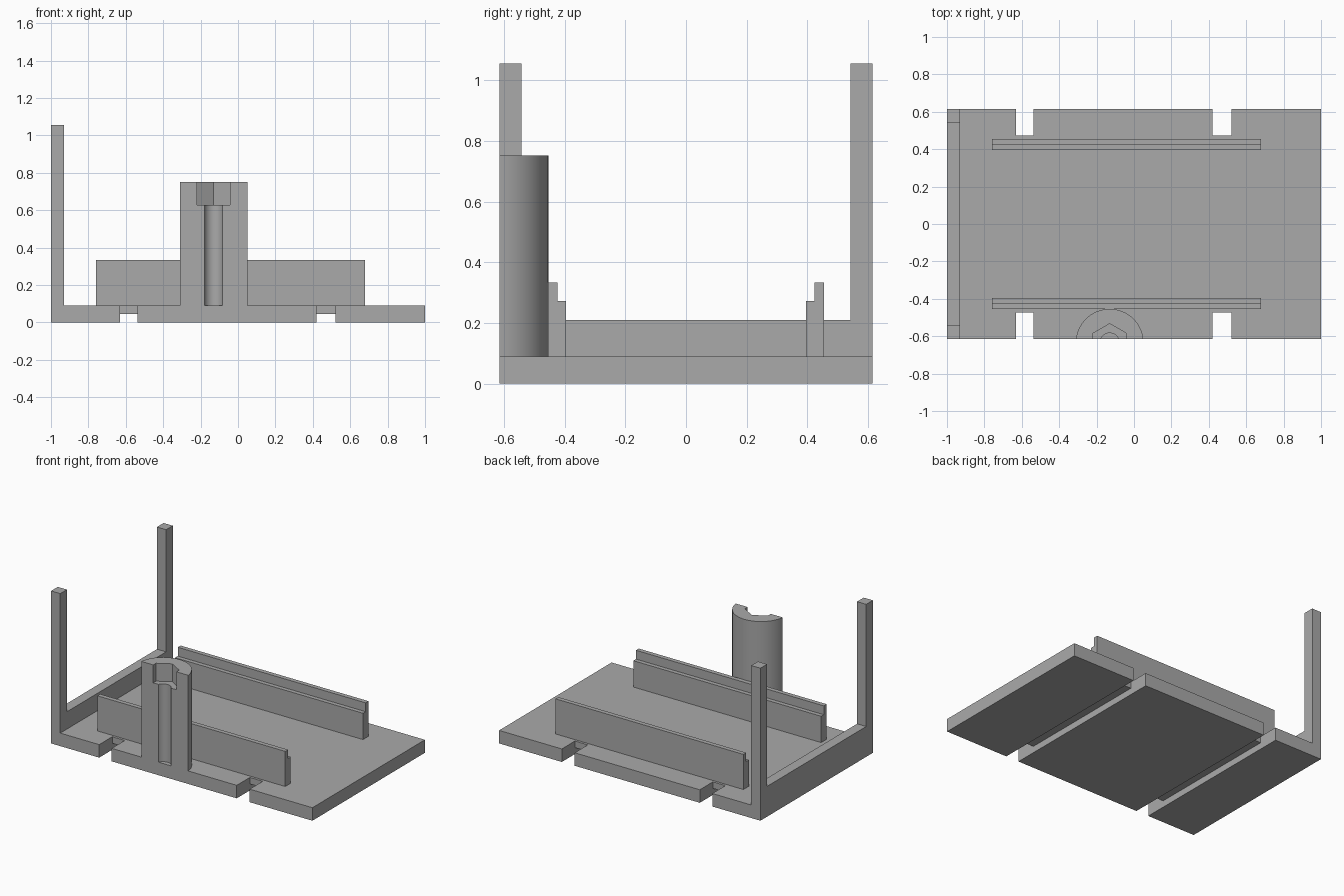
import bpy, bmesh, math
from mathutils import Vector

if "Cube" in bpy.data.objects:
    bpy.data.objects.remove(bpy.data.objects["Cube"], do_unlink=True)

# One plain grey for the whole model
grey = bpy.data.materials.new("plain_grey")
grey.use_nodes = True
grey.diffuse_color = (0.4, 0.4, 0.4, 1)
grey.node_tree.nodes["Principled BSDF"].inputs["Base Color"].default_value = (0.4, 0.4, 0.4, 1)


def prism(name, outline, move):
    """Solid made by sweeping a closed outline along a vector."""
    bm = bmesh.new()
    face = bm.faces.new([bm.verts.new(p) for p in outline])
    swept = bmesh.ops.extrude_face_region(bm, geom=[face], use_keep_orig=True)
    verts = [g for g in swept["geom"] if isinstance(g, bmesh.types.BMVert)]
    bmesh.ops.translate(bm, verts=verts, vec=Vector(move))
    bmesh.ops.recalc_face_normals(bm, faces=bm.faces)
    mesh = bpy.data.meshes.new(name)
    bm.to_mesh(mesh)
    bm.free()
    mesh.materials.append(grey)
    obj = bpy.data.objects.new(name, mesh)
    bpy.context.collection.objects.link(obj)
    return obj


def box(name, x0, x1, y0, y1, z0, z1):
    outline = [(x0, y0, z0), (x1, y0, z0), (x1, y1, z0), (x0, y1, z0)]
    return prism(name, outline, (0, 0, z1 - z0))


def column(name, radius, sides, z0, z1):
    """Upright prism on the boss axis, with one corner facing the back."""
    angles = [math.pi / 2 + math.tau * i / sides for i in range(sides)]
    outline = [(BOSS_X + radius * math.cos(a), BOSS_Y + radius * math.sin(a), z0)
               for a in angles]
    return prism(name, outline, (0, 0, z1 - z0))


def combine(target, other, operation):
    """Apply a boolean and discard the second solid."""
    other.hide_render = True
    mod = target.modifiers.new(operation.lower(), "BOOLEAN")
    mod.operation, mod.solver, mod.object = operation, "EXACT", other
    bpy.context.view_layer.objects.active = target
    bpy.ops.object.modifier_apply(modifier=mod.name)
    bpy.data.objects.remove(other, do_unlink=True)


HALF = 0.615          # half the depth of the plate
TOP = 0.09            # upper face of the plate
BOSS_X, BOSS_Y = -0.13, -0.635

# Base plate, with a channel underneath and open notches at both ends of it
body = box("base_with_end_frame", -1, 1, -HALF, HALF, 0, TOP)
for x0, x1 in ((-0.632, -0.536), (0.421, 0.52)):
    combine(body, box("channel_cutter", x0, x1, -0.8, 0.8, -0.1, 0.045), "DIFFERENCE")
    for side in (-1, 1):
        y0, y1 = sorted((side * 0.472, side * 0.8))
        combine(body, box("notch_cutter", x0, x1, y0, y1, -0.1, 0.2), "DIFFERENCE")

# End frame: low wall with a tall post at each corner
post, wall, tall = 0.542, 0.21, 1.055
half_u = [(HALF, 0), (HALF, tall), (post, tall), (post, wall)]
u_shape = half_u + [(-y, z) for y, z in reversed(half_u)]
combine(body, prism("end_frame", [(-1, y, z) for y, z in u_shape], (0.07, 0, 0)), "UNION")

# Half-round screw boss with a hexagonal nut pocket above a round bore
boss = column("screw_boss", 0.181, 64, TOP, 0.752)
combine(boss, column("nut_cutter", 0.102, 6, 0.628, 0.9), "DIFFERENCE")
combine(boss, column("bore_cutter", 0.052, 32, 0, 0.7), "DIFFERENCE")
combine(boss, box("front_cutter", -1, 1, -1, -HALF, -0.1, 1), "DIFFERENCE")
combine(body, boss, "UNION")

# Stepped rails along both long sides
for name, side in (("front_rail", -1), ("back_rail", 1)):
    steps = [(0.395, TOP), (0.395, 0.272), (0.424, 0.272),
             (0.424, 0.333), (0.455, 0.333), (0.455, TOP)]
    prism(name, [(-0.758, side * y, z) for y, z in steps], (1.438, 0, 0))

# Smooth the round boss while keeping corners crisp
bpy.ops.object.select_all(action="DESELECT")
body.select_set(True)
bpy.context.view_layer.objects.active = body
bpy.ops.object.shade_smooth_by_angle(angle=math.radians(30))
